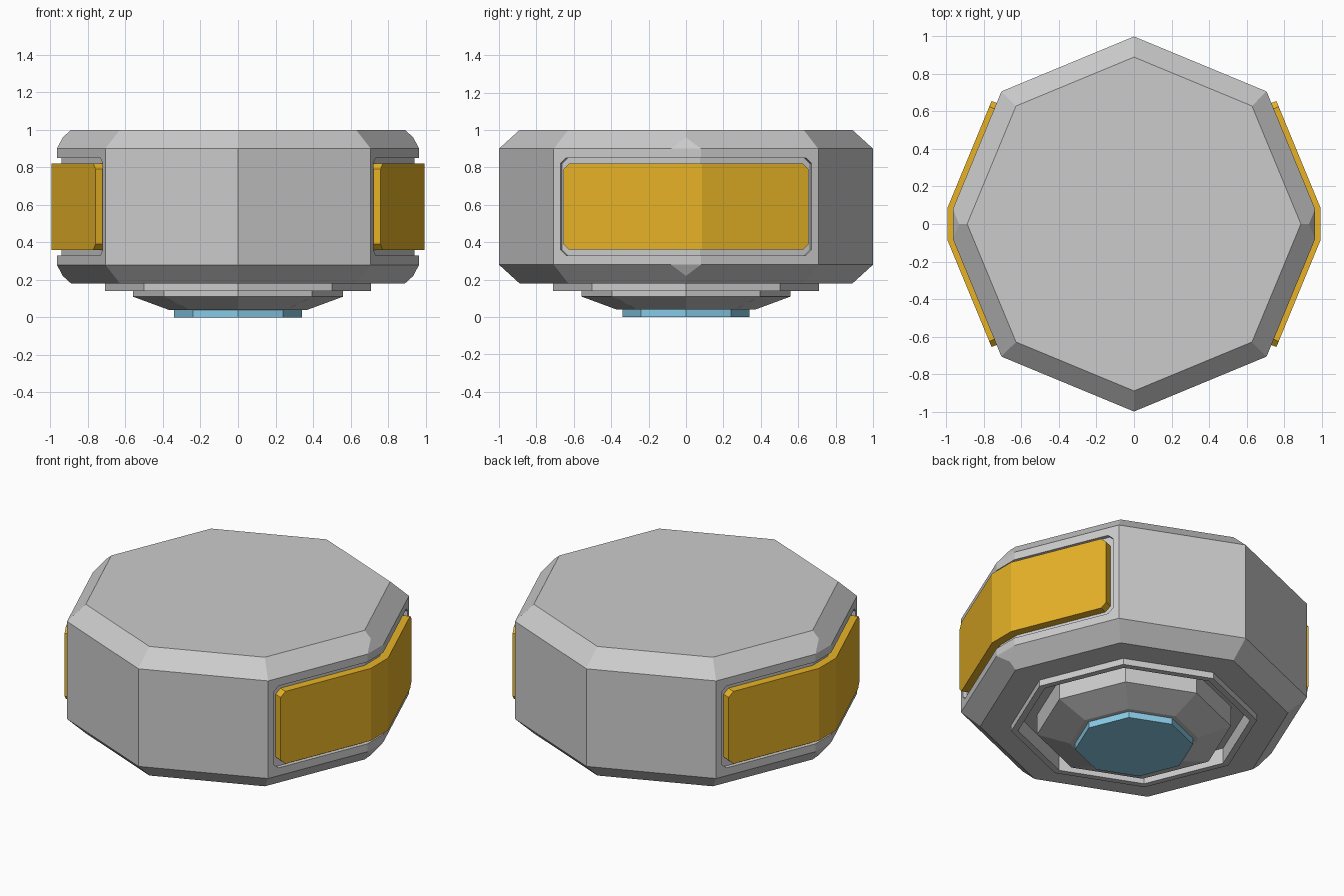
import bpy, bmesh, math

if "Cube" in bpy.data.objects:
    bpy.data.objects.remove(bpy.data.objects["Cube"])

def finish(name, bm, color=None):
    bmesh.ops.recalc_face_normals(bm, faces=bm.faces[:])
    me = bpy.data.meshes.new(name)
    bm.to_mesh(me)
    bm.free()
    ob = bpy.data.objects.new(name, me)
    bpy.context.collection.objects.link(ob)
    if color:
        mat = bpy.data.materials.new(name + "_colour")
        mat.diffuse_color = color
        mat.use_nodes = True
        mat.node_tree.nodes["Principled BSDF"].inputs["Base Color"].default_value = mat.diffuse_color
        me.materials.append(mat)
    return ob

def octagon(r, z):
    return [(r * math.cos(i * math.pi / 4), r * math.sin(i * math.pi / 4), z) for i in range(8)]

def lathe(name, profile, closed=False, color=None):
    """Eight-sided turned part from (radius, z) points."""
    bm = bmesh.new()
    rings = [[bm.verts.new(p) for p in octagon(r, z)] for r, z in profile]
    pairs = list(zip(rings, rings[1:])) + ([(rings[-1], rings[0])] if closed else [])
    for a, b in pairs:
        for i in range(8):
            j = (i + 1) % 8
            bm.faces.new((a[i], a[j], b[j], b[i]))
    if not closed:
        bm.faces.new(rings[0])
        bm.faces.new(rings[-1])
    return finish(name, bm, color)

def side_slab(name, side, y_end, half_h, d_in, d_out, color=None):
    """Plate with clipped corners wrapping the three faces on one side."""
    zc, clip = 0.59, 0.03
    a = math.radians(22.5)
    cols = [(-y_end, half_h - clip), (-y_end + clip, half_h), (-0.08, half_h),
            (0.08, half_h), (y_end - clip, half_h), (y_end, half_h - clip)]
    def place(y, d):
        s = 1 if y > 0 else -1
        if abs(y) < 0.1:
            return 0.966 + d, y + s * d * math.tan(a / 2)
        x = 0.707 + 0.293 * (0.707 - abs(y)) / 0.707
        return x + d * math.cos(a), y + s * d * math.sin(a)
    bm = bmesh.new()
    secs = []
    for y, h in cols:
        (xi, yi), (xo, yo) = place(y, d_in), place(y, d_out)
        secs.append([bm.verts.new(p) for p in (
            (side * xi, yi, zc - h), (side * xo, yo, zc - h),
            (side * xo, yo, zc + h), (side * xi, yi, zc + h))])
    for p, q in zip(secs, secs[1:]):
        for i in range(4):
            j = (i + 1) % 4
            bm.faces.new((p[i], p[j], q[j], q[i]))
    bm.faces.new(secs[0])
    bm.faces.new(secs[-1])
    return finish(name, bm, color)

def cut(target, cutter):
    m = target.modifiers.new("cut", 'BOOLEAN')
    m.operation, m.solver, m.object = 'DIFFERENCE', 'EXACT', cutter
    bpy.context.view_layer.objects.active = target
    bpy.ops.object.modifier_apply(modifier=m.name)
    bpy.data.objects.remove(cutter)

# Body: chamfered octagon with the two side corners clipped
pts = octagon(0.89, 1.0) + octagon(0.89, 0.18)
for z, z_tip in ((0.9, 0.96), (0.28, 0.22)):
    pts += [p for p in octagon(1.0, z) if abs(p[0]) < 0.9]
    for s in (-1, 1):
        pts += [(s * 0.966, -0.08, z), (s * 0.966, 0.08, z), (s * 0.934, 0, z_tip)]
bm = bmesh.new()
for p in pts:
    bm.verts.new(p)
bmesh.ops.convex_hull(bm, input=bm.verts[:])
bmesh.ops.dissolve_limit(bm, angle_limit=math.radians(1.5), verts=bm.verts[:], edges=bm.edges[:])
body = finish("body", bm)

# Side recesses with amber panels
for side, label in ((-1, "left"), (1, "right")):
    cut(body, side_slab("recess_cutter", side, 0.672, 0.26, -0.024, 0.1))
    side_slab(label + "_panel", side, 0.645, 0.23, -0.03, 0.029, (0.8, 0.45, 0.02, 1))

# Underside: socket, rim, stepped base and blue foot
cut(body, lathe("socket_cutter", [(0.67, 0.1), (0.67, 0.24)]))
lathe("base_rim", [(0.67, 0.14), (0.71, 0.14), (0.71, 0.18), (0.67, 0.18)], closed=True)
lathe("base_cone", [(0.56, 0.24), (0.56, 0.11), (0.37, 0.04)])
lathe("foot", [(0.34, 0.04), (0.34, 0.0)], color=(0.25, 0.6, 0.8, 1))
